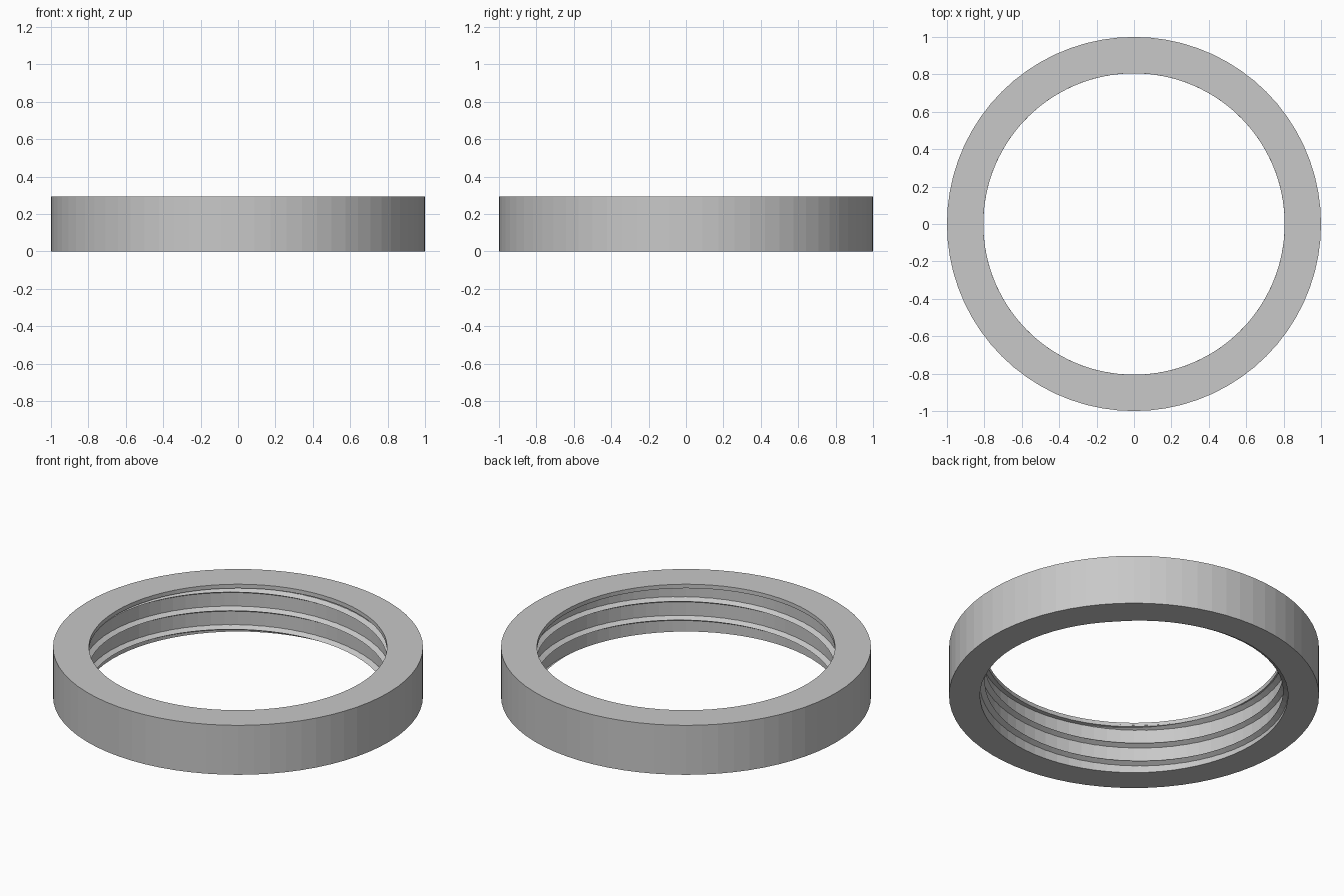
import bpy, bmesh, math
from mathutils import Vector

if "Cube" in bpy.data.objects:
    bpy.data.objects.remove(bpy.data.objects["Cube"])

SEGMENTS = 72
OUTER, ROOT, CREST = 1.0, 0.833, 0.806
HEIGHT, LIP = 0.295, 0.271
PITCH, HALF = 0.111, 0.017

grey = bpy.data.materials.new("plain_grey")
grey.use_nodes = True
colour = (0.58, 0.58, 0.58, 1)
grey.diffuse_color = colour
grey.node_tree.nodes["Principled BSDF"].inputs["Base Color"].default_value = colour


def polar(radius, angle, z):
    return Vector((radius * math.cos(angle), radius * math.sin(angle), z))


def skin(bm, sections):
    """Join neighbouring closed sections with quads."""
    for a, b in zip(sections, sections[1:]):
        for i in range(len(a)):
            j = (i + 1) % len(a)
            bm.faces.new((a[i], b[i], b[j], a[j]))


def finish(bm, name):
    bmesh.ops.recalc_face_normals(bm, faces=bm.faces)
    mesh = bpy.data.meshes.new(name)
    bm.to_mesh(mesh)
    bm.free()
    mesh.materials.append(grey)
    obj = bpy.data.objects.new(name, mesh)
    bpy.context.collection.objects.link(obj)
    return obj


step = math.tau / SEGMENTS

# Ring body: straight wall with a narrow inward lip at the top
profile = [(OUTER, 0), (OUTER, HEIGHT), (CREST, HEIGHT),
           (CREST, LIP), (ROOT, LIP), (ROOT, 0)]
bm = bmesh.new()
rings = [[bm.verts.new(polar(r, k * step, z)) for r, z in profile]
         for k in range(SEGMENTS)]
skin(bm, rings + rings[:1])
finish(bm, "ring_body")

# Inner thread: V-shaped ridge on a right-hand helix, trimmed at both ends
start = math.radians(43)
bm = bmesh.new()
sections = []
for k in range(-SEGMENTS // 3, SEGMENTS * 3):
    angle = start + k * step
    z = PITCH * k / SEGMENTS
    sections.append([bm.verts.new(polar(r, angle, z + dz)) for r, dz in
                     ((ROOT + 0.003, -HALF), (CREST, 0), (ROOT + 0.003, HALF))])
skin(bm, sections)
for height, up in ((0.0, -1), (LIP + 0.01, 1)):
    cut = bmesh.ops.bisect_plane(
        bm, geom=bm.verts[:] + bm.edges[:] + bm.faces[:],
        plane_co=(0, 0, height), plane_no=(0, 0, up), clear_outer=True)
    edges = [e for e in cut["geom_cut"] if isinstance(e, bmesh.types.BMEdge)]
    bmesh.ops.holes_fill(bm, edges=[e for e in edges if e.is_boundary], sides=0)
finish(bm, "inner_thread")
